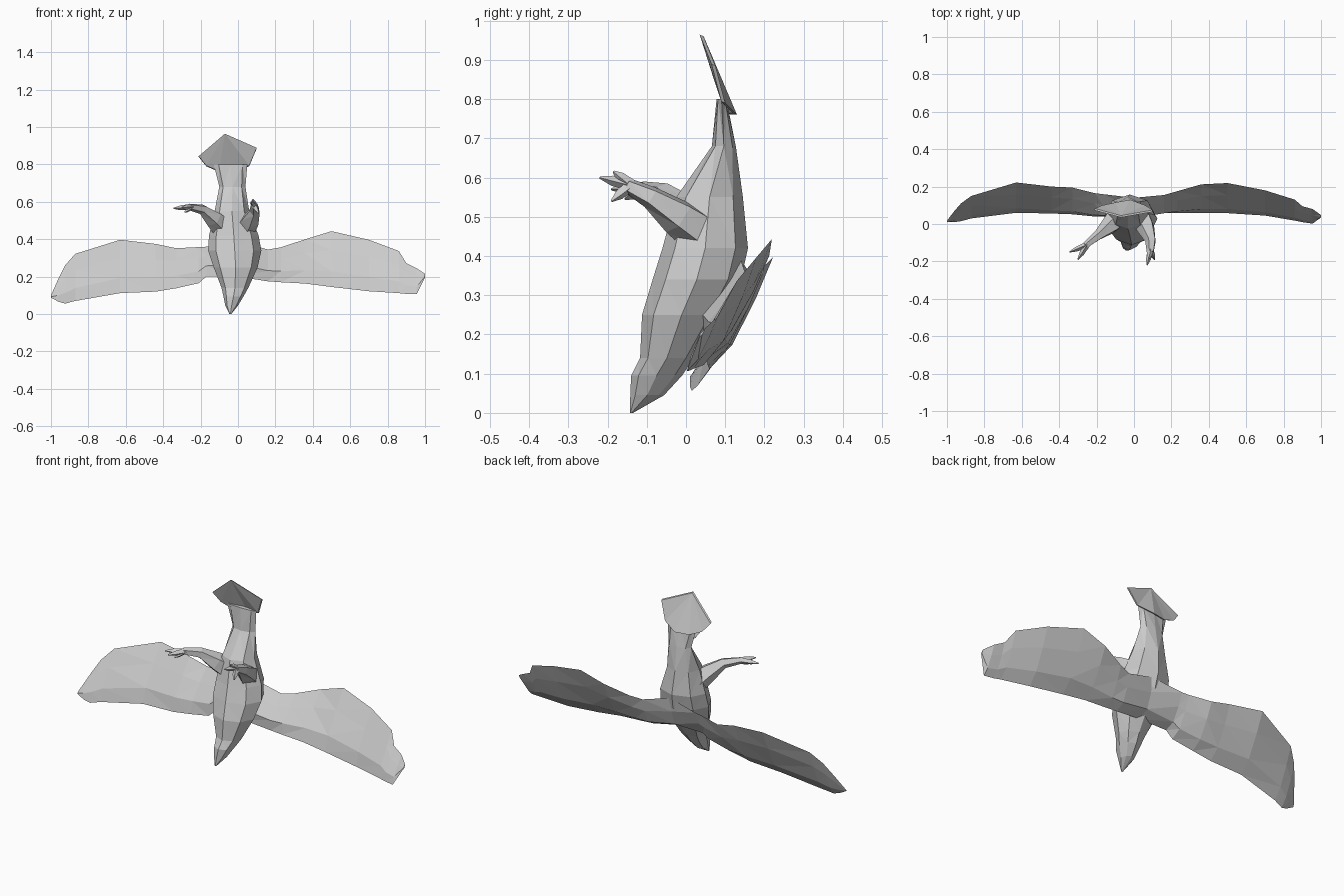
import bpy, bmesh, math
from mathutils import Vector


def loft(name, rings):
    """Skin a list of equal-length point rings, closing both ends."""
    bm = bmesh.new()
    loops = [[bm.verts.new(p) for p in ring] for ring in rings]
    n = len(loops[0])
    for a, b in zip(loops, loops[1:]):
        for i in range(n):
            j = (i + 1) % n
            bm.faces.new((a[i], a[j], b[j], b[i]))
    bm.faces.new(loops[0])
    bm.faces.new(loops[-1])
    bmesh.ops.remove_doubles(bm, verts=bm.verts, dist=0.0005)
    bmesh.ops.triangulate(bm, faces=bm.faces)
    bmesh.ops.recalc_face_normals(bm, faces=bm.faces)
    mesh = bpy.data.meshes.new(name)
    bm.to_mesh(mesh)
    bm.free()
    obj = bpy.data.objects.new(name, mesh)
    bpy.context.collection.objects.link(obj)
    return obj


def tube(name, path, sides=5):
    """Tapered limb along (x, y, z, radius) points."""
    pts = [Vector(p[:3]) for p in path]
    rings = []
    for i, p in enumerate(pts):
        d = (pts[min(i + 1, len(pts) - 1)] - pts[max(i - 1, 0)]).normalized()
        u = d.cross(Vector((0, 0, 1))).normalized()
        v = u.cross(d)
        rings.append([p + path[i][3] * (u * math.cos(t) + v * math.sin(t))
                      for t in (math.tau * k / sides for k in range(sides))])
    return loft(name, rings)


# Body, head down: z, left x, right x, front y, back y
sections = [
    (0.00, -0.046, -0.036, -0.143, -0.135),
    (0.045, -0.068, 0.00, -0.142, -0.056),
    (0.095, -0.078, 0.03, -0.140, -0.01),
    (0.14, -0.088, 0.055, -0.117, 0.02),
    (0.25, -0.13, 0.105, -0.112, 0.09),
    (0.34, -0.16, 0.125, -0.085, 0.14),
    (0.42, -0.155, 0.11, -0.06, 0.158),
    (0.55, -0.125, 0.06, -0.025, 0.145),
    (0.68, -0.10, 0.04, 0.066, 0.127),
    (0.80, -0.13, 0.05, 0.078, 0.103),
]
body = []
for z, x0, x1, y0, y1 in sections:
    body.append([((x0 + x1) / 2 + (x1 - x0) / 2 * math.cos(t),
                  (y0 + y1) / 2 + (y1 - y0) / 2 * math.sin(t), z)
                 for t in (math.tau * k / 8 for k in range(8))])
loft("body", body)

# Tail fan: thin tilted sheet with a small point hanging behind
fan = [(-0.10, 0.115, 0.76), (-0.17, 0.10, 0.79), (-0.21, 0.083, 0.84),
       (-0.07, 0.045, 0.96), (0.10, 0.075, 0.885), (0.06, 0.10, 0.79),
       (-0.02, 0.13, 0.76)]
loft("tail_fan", [fan, [(x, y - 0.01, z + 0.004) for x, y, z in fan]])


# Wings: x, trailing z, trailing y, leading z, leading y, half thickness
def wing(name, stations):
    rings = []
    for x, zt, yt, zb, yb, h in stations:
        top, low = Vector((x, yt, zt)), Vector((x, yb, zb))
        d = (top - low).normalized()
        n = Vector((0, d.z, -d.y))
        rings.append([top, top.lerp(low, 0.35) + n * h * 0.7,
                      top.lerp(low, 0.75) + n * h, low,
                      top.lerp(low, 0.75) - n * h,
                      top.lerp(low, 0.35) - n * h * 0.5])
    loft(name, rings)


wing("right_wing", [
    (0.00, 0.39, 0.14, 0.20, 0.04, 0.04),
    (0.16, 0.345, 0.155, 0.175, 0.06, 0.030),
    (0.23, 0.357, 0.175, 0.17, 0.06, 0.025),
    (0.36, 0.40, 0.212, 0.163, 0.06, 0.022),
    (0.50, 0.443, 0.219, 0.145, 0.058, 0.02),
    (0.70, 0.397, 0.18, 0.122, 0.045, 0.018),
    (0.86, 0.337, 0.13, 0.112, 0.018, 0.014),
    (0.90, 0.272, 0.095, 0.108, 0.01, 0.012),
    (0.955, 0.245, 0.08, 0.106, 0.002, 0.01),
    (1.00, 0.215, 0.048, 0.195, 0.035, 0.003),
])
wing("left_wing", [
    (0.00, 0.39, 0.14, 0.20, 0.04, 0.04),
    (-0.17, 0.36, 0.16, 0.20, 0.04, 0.030),
    (-0.21, 0.358, 0.165, 0.165, 0.04, 0.028),
    (-0.33, 0.352, 0.195, 0.138, 0.052, 0.024),
    (-0.44, 0.375, 0.20, 0.12, 0.056, 0.022),
    (-0.63, 0.397, 0.222, 0.112, 0.06, 0.02),
    (-0.87, 0.322, 0.15, 0.07, 0.03, 0.014),
    (-0.925, 0.26, 0.11, 0.056, 0.015, 0.012),
    (-0.96, 0.19, 0.07, 0.066, 0.01, 0.008),
    (-1.00, 0.10, 0.018, 0.088, 0.01, 0.003),
])

# Legs reaching forward, each with tapering claws
tube("right_leg", [(0.03, 0.05, 0.45, 0.06), (0.065, -0.02, 0.50, 0.05),
                   (0.09, -0.09, 0.55, 0.03), (0.088, -0.15, 0.58, 0.02)])
tube("left_leg", [(-0.07, 0.05, 0.45, 0.065), (-0.13, -0.01, 0.51, 0.05),
                  (-0.19, -0.06, 0.56, 0.028), (-0.26, -0.115, 0.573, 0.018)])
feet = {
    "right": ((0.088, -0.14, 0.58),
              [(0.07, -0.22, 0.60), (0.08, -0.185, 0.615), (0.11, -0.19, 0.54)]),
    "left": ((-0.25, -0.11, 0.573),
             [(-0.345, -0.15, 0.565), (-0.30, -0.19, 0.57), (-0.285, -0.155, 0.545)]),
}
for side, (ankle, tips) in feet.items():
    for k, tip in enumerate(tips):
        mid = Vector(ankle).lerp(Vector(tip), 0.6)
        tube(f"{side}_claw_{k + 1}", [(*ankle, 0.016), (*mid, 0.013), (*tip, 0.003)], 4)
